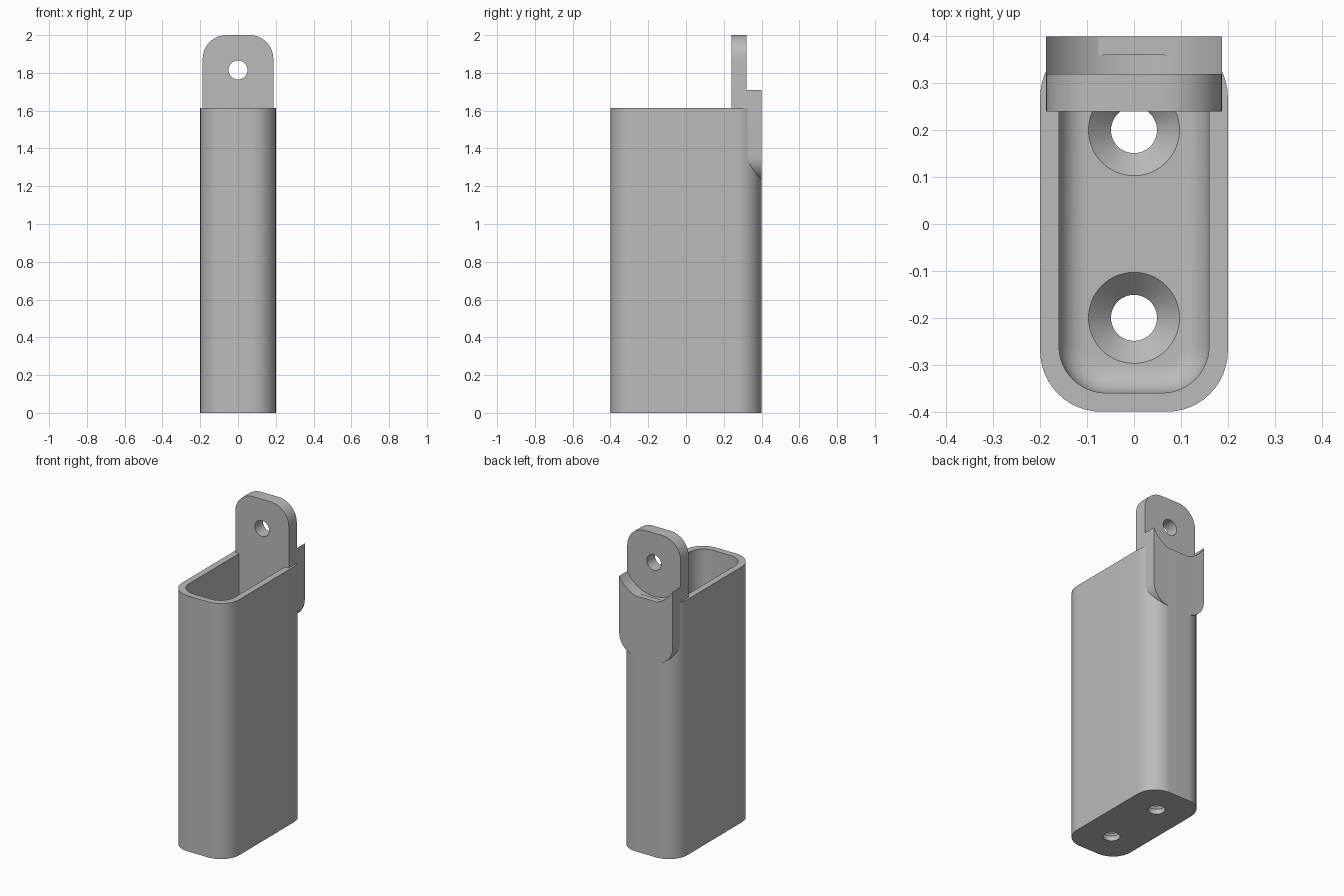
import bpy, bmesh, math
from mathutils import Matrix

if "Cube" in bpy.data.objects:
    bpy.data.objects.remove(bpy.data.objects["Cube"])

HEIGHT, FLOOR, FILLET = 1.615, 0.08, 0.06
PIVOT_Z = 1.815

grey = bpy.data.materials.new("plain grey")
grey.use_nodes = True
colour = (0.5, 0.5, 0.5, 1)
grey.diffuse_color = colour
grey.node_tree.nodes["Principled BSDF"].inputs["Base Color"].default_value = colour


def rounded_rect(hx, hy, r, steps=12):
    """Outline of a rounded rectangle, counter-clockwise."""
    points = []
    for i, (sx, sy) in enumerate([(1, 1), (-1, 1), (-1, -1), (1, -1)]):
        for k in range(steps + 1):
            a = math.pi / 2 * (i + k / steps)
            points.append((sx * (hx - r) + r * math.cos(a),
                           sy * (hy - r) + r * math.sin(a)))
    return points


def loft(name, sections):
    """Skin a stack of (outline, z) sections and cap both ends."""
    bm = bmesh.new()
    rings = [[bm.verts.new((x, y, z)) for x, y in outline] for outline, z in sections]
    for low, high in zip(rings, rings[1:]):
        n = len(low)
        for i in range(n):
            j = (i + 1) % n
            bm.faces.new((low[i], low[j], high[j], high[i]))
    bm.faces.new(rings[0][::-1])
    bm.faces.new(rings[-1])
    bmesh.ops.recalc_face_normals(bm, faces=bm.faces)
    mesh = bpy.data.meshes.new(name)
    bm.to_mesh(mesh)
    bm.free()
    obj = bpy.data.objects.new(name, mesh)
    bpy.context.collection.objects.link(obj)
    mesh.materials.append(grey)
    return obj


def circle(r, y=0, steps=64):
    return [(r * math.cos(2 * math.pi * k / steps),
             y + r * math.sin(2 * math.pi * k / steps)) for k in range(steps)]


def stand_up(obj, y, z):
    """Turn an upward extrusion so that it runs towards the front from y."""
    obj.data.transform(Matrix.Translation((0, y, z)) @ Matrix.Rotation(math.pi / 2, 4, "X"))


def cut(obj, cutter):
    cutter.hide_render = True
    mod = obj.modifiers.new("cut", "BOOLEAN")
    mod.operation, mod.solver, mod.object = "DIFFERENCE", "EXACT", cutter
    bpy.context.view_layer.objects.active = obj
    bpy.ops.object.modifier_apply(modifier=mod.name)
    bpy.data.objects.remove(cutter)


def shade(obj):
    bpy.ops.object.select_all(action="DESELECT")
    obj.select_set(True)
    bpy.context.view_layer.objects.active = obj
    bpy.ops.object.shade_smooth_by_angle(angle=math.radians(30))


# Open holder: outer wall, rim, inner wall and filleted floor
outer = rounded_rect(0.2, 0.4, 0.13)
sections = [(outer, 0), (outer, HEIGHT), (rounded_rect(0.16, 0.36, 0.1), HEIGHT)]
for k in range(9):
    a = math.pi / 2 * k / 8
    inset = FILLET * (1 - math.cos(a))
    sections.append((rounded_rect(0.16 - inset, 0.36 - inset, 0.1 - inset),
                     FLOOR + FILLET * (1 - math.sin(a))))
holder = loft("holder", sections)

# Countersunk screw holes in the floor
for y in (-0.2, 0.2):
    cut(holder, loft("screw_cutter", [
        (circle(0.049, y), -0.1), (circle(0.049, y), FLOOR - 0.048),
        (circle(0.097, y), FLOOR), (circle(0.097, y), FLOOR + 0.02)]))
shade(holder)

# Hanging plate through the back wall
plate_outline = rounded_rect(0.187, 0.385, 0.125)
plate = loft("hanging_plate", [(plate_outline, 0), (plate_outline, 0.16)])
stand_up(plate, 0.4, HEIGHT)

# Round recess at the back and a pivot hole through the tab
for name, radius, depth in (("recess_cutter", 0.2145, 0.18), ("pivot_cutter", 0.05, 0.4)):
    cutter = loft(name, [(circle(radius), 0), (circle(radius), depth)])
    stand_up(cutter, 0.5, PIVOT_Z)
    cut(plate, cutter)
shade(plate)
